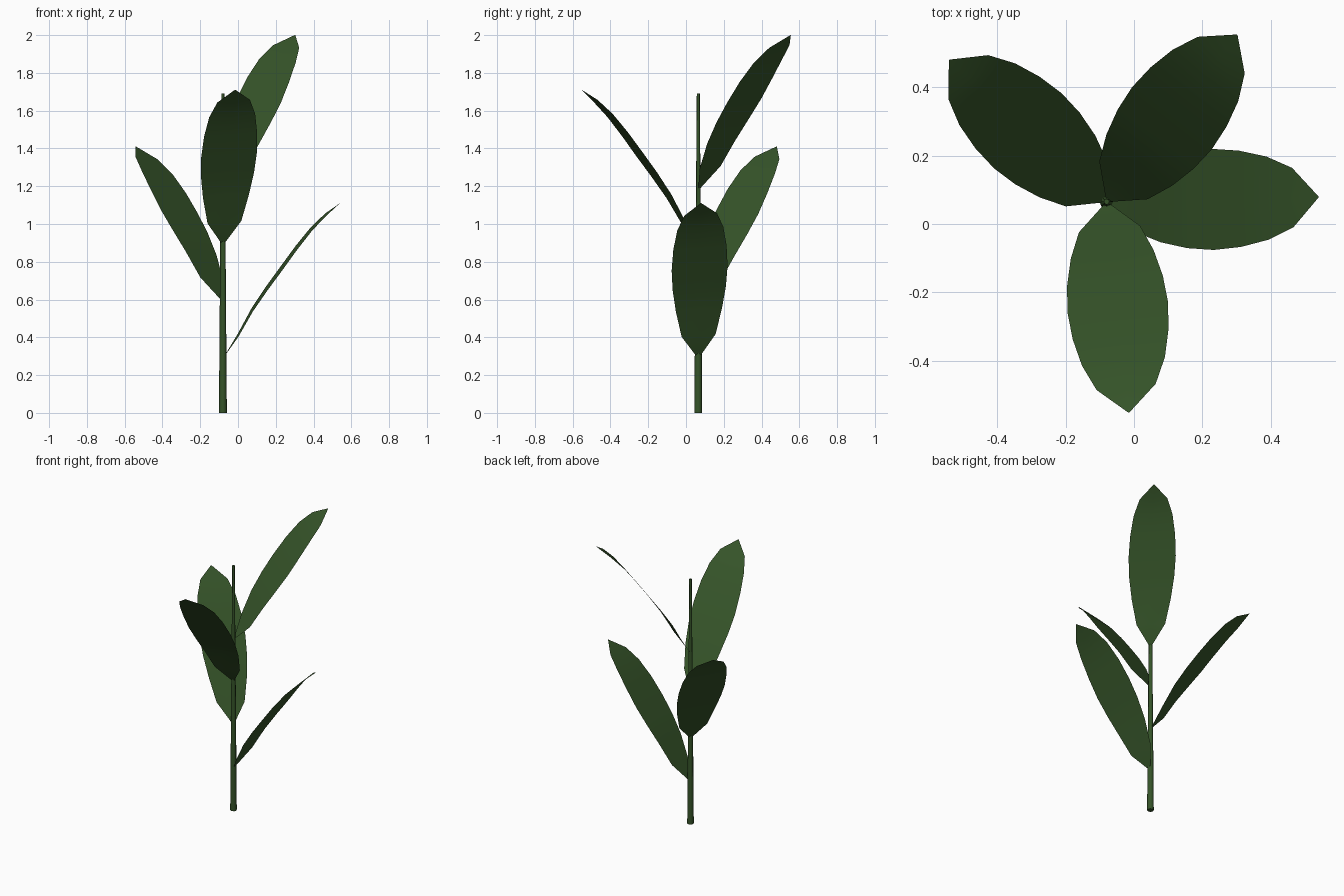
import bpy, bmesh, math

if "Cube" in bpy.data.objects:
    bpy.data.objects.remove(bpy.data.objects["Cube"])

green = bpy.data.materials.new("leaf_green")
green.diffuse_color = (0.036, 0.088, 0.022, 1)
green.use_nodes = True
green.node_tree.nodes["Principled BSDF"].inputs["Base Color"].default_value = green.diffuse_color
STEM_X, STEM_Y = -0.08, 0.065


def make_object(name, bm):
    mesh = bpy.data.meshes.new(name)
    bm.to_mesh(mesh)
    bm.free()
    mesh.materials.append(green)
    obj = bpy.data.objects.new(name, mesh)
    bpy.context.collection.objects.link(obj)
    for p in mesh.polygons:
        p.use_smooth = len(p.vertices) == 4 or name.startswith("leaf")
    return obj


# tapered upright stem
bm = bmesh.new()
bmesh.ops.create_cone(bm, cap_ends=True, segments=8, radius1=0.021,
                      radius2=0.008, depth=1.69)
bmesh.ops.translate(bm, verts=bm.verts, vec=(STEM_X, STEM_Y, 0.845))
make_object("stem", bm)

# leaf sections: (distance from stem, rise, half width)
SECTIONS = [(0.008, 0.0, 0.01), (0.08, 0.11, 0.09), (0.155, 0.245, 0.122),
            (0.233, 0.36, 0.141), (0.31, 0.465, 0.148), (0.39, 0.575, 0.141),
            (0.47, 0.675, 0.122), (0.545, 0.75, 0.087), (0.62, 0.81, 0.002)]


def leaf(name, base_z, azimuth):
    c, s = math.cos(azimuth), math.sin(azimuth)
    bm = bmesh.new()
    rows = []
    for r, z, w in SECTIONS:
        # slight roll lifts one edge above the other
        rows.append([bm.verts.new((STEM_X + c * r - s * w * k,
                                   STEM_Y + s * r + c * w * k,
                                   base_z + z + 0.08 * w * k))
                     for k in (-1, 0, 1)])
    for a, b in zip(rows, rows[1:]):
        for i in range(2):
            bm.faces.new((a[i], b[i], b[i + 1], a[i + 1]))
    make_object(name, bm)


# four leaves spiralling up the stem
for i, angle in enumerate((1.3, 138, 276, 52)):
    leaf(f"leaf_{i + 1}", 0.3 * (i + 1) - (0.01 if i == 3 else 0),
         math.radians(angle))
